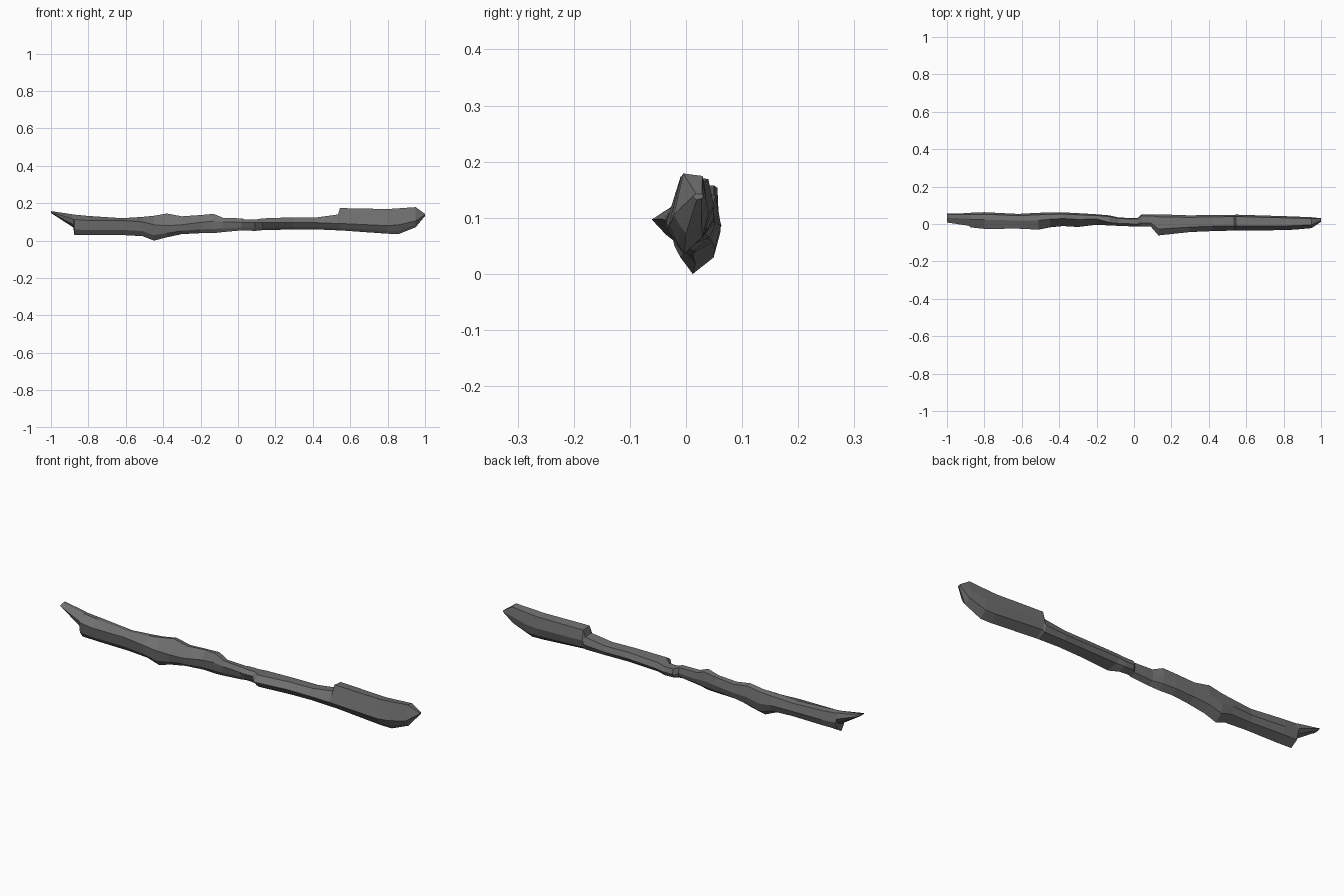
import bpy, bmesh

# Stations along the log: x, top z, bottom z, front y, back y, front ridge z
STATIONS = [
    (-1.00, .158, .148, .008, .056, .152),
    (-.88, .140, .070, -.010, .058, .115),
    (-.875, .139, .030, -.018, .060, .113),
    (-.80, .132, .030, -.026, .063, .108),
    (-.62, .120, .030, -.025, .054, .108),
    (-.51, .127, .024, -.030, .060, .100),
    (-.45, .133, .000, -.018, .061, .085),
    (-.38, .145, .018, -.011, .062, .080),
    (-.30, .130, .035, -.016, .058, .085),
    (-.20, .137, .040, -.004, .052, .098),
    (-.13, .143, .040, -.008, .046, .105),
    (-.08, .122, .046, -.010, .034, .100),
    (.02, .119, .055, -.014, .032, .098),
    (.04, .112, .055, -.014, .052, .096),
    (.09, .112, .052, -.014, .052, .098),
    (.13, .119, .056, -.061, .052, .097),
    (.30, .125, .060, -.043, .046, .098),
    (.42, .124, .060, -.038, .049, .096),
    (.535, .140, .055, -.035, .049, .092),
    (.545, .174, .055, -.035, .050, .092),
    (.80, .169, .037, -.033, .042, .080),
    (.86, .173, .036, -.030, .040, .085),
    (.95, .179, .072, -.022, .036, .105),
    (1.00, .143, .132, .012, .031, .138),
]


def section(x, zt, zb, y0, y1, zr):
    """Seven-sided split-wood section with a ridge on the front."""
    w, h = y1 - y0, zt - zb
    lean = .55 if x < -.15 else .3
    low = .10 if x < 0 else .22
    return [(x, y0, zr),
            (x, y0 + lean * w, zt),
            (x, y0 + .88 * w, zt - .04 * h),
            (x, y1, zb + .55 * h),
            (x, y1 - .15 * w, zb + .22 * h),
            (x, y0 + .38 * w, zb),
            (x, y0 + low * w, zb + .35 * (zr - zb))]


# Log: faceted loft through the sections, closed at both ends
bm = bmesh.new()
rings = [[bm.verts.new(p) for p in section(*s)] for s in STATIONS]
for a, b in zip(rings, rings[1:]):
    for i in range(len(a)):
        j = (i + 1) % len(a)
        bm.faces.new((a[i], a[j], b[j], b[i]))
bm.faces.new(rings[0])
bm.faces.new(rings[-1][::-1])
bmesh.ops.recalc_face_normals(bm, faces=bm.faces)
mesh = bpy.data.meshes.new("driftwood_log")
bm.to_mesh(mesh)
bm.free()
log = bpy.data.objects.new("driftwood_log", mesh)
bpy.context.collection.objects.link(log)

# Weathered grey-brown wood
wood = bpy.data.materials.new("dark_wood")
wood.diffuse_color = (.16, .16, .16, 1)
mesh.materials.append(wood)
